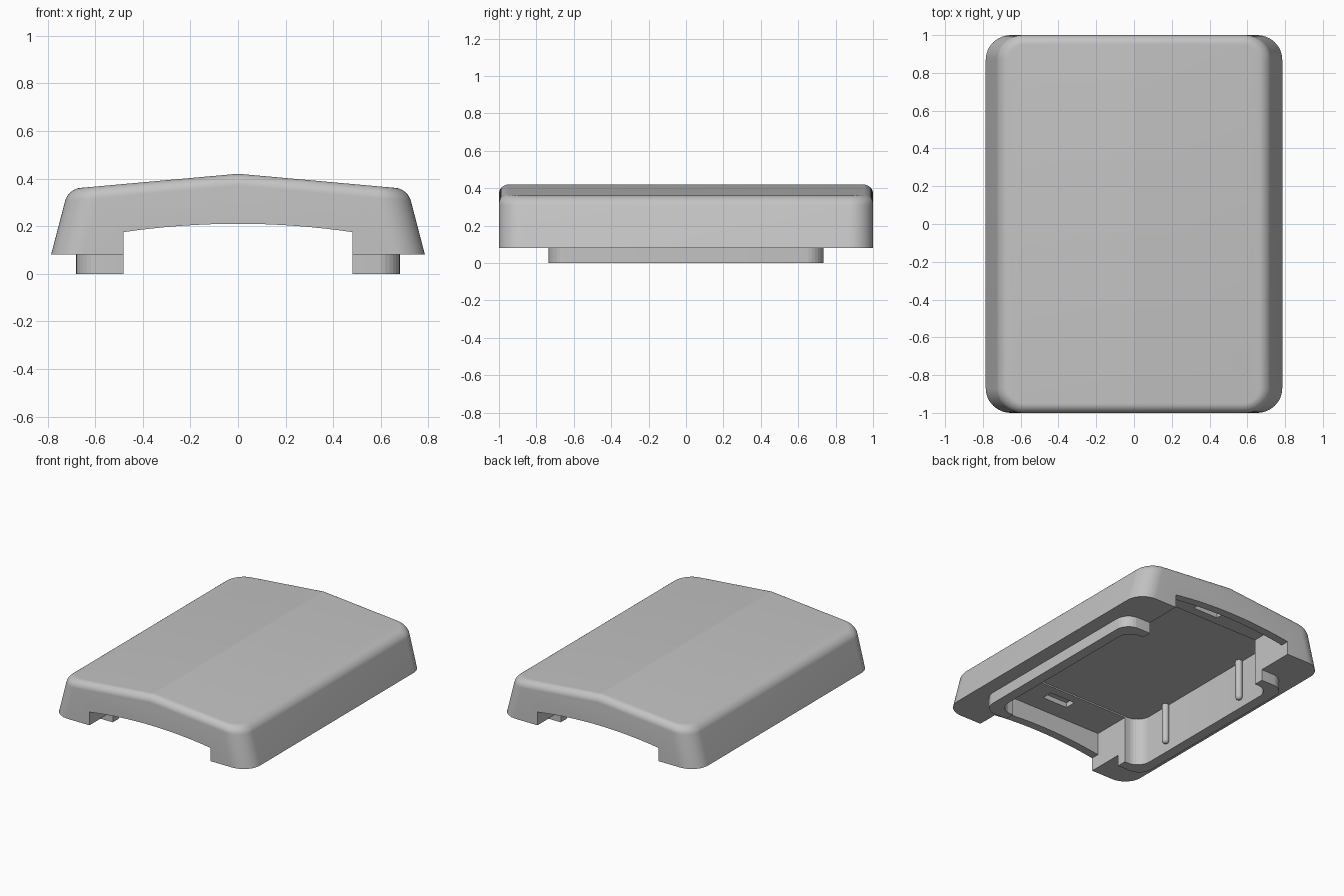
import bpy, bmesh, math

if "Cube" in bpy.data.objects:
    bpy.data.objects.remove(bpy.data.objects["Cube"])

grey = bpy.data.materials.new("light_grey")
grey.diffuse_color = (0.55, 0.55, 0.55, 1)
grey.use_nodes = True
grey.node_tree.nodes["Principled BSDF"].inputs["Base Color"].default_value = grey.diffuse_color


def make(name, bm, cutter=False):
    bmesh.ops.recalc_face_normals(bm, faces=bm.faces[:])
    me = bpy.data.meshes.new(name)
    bm.to_mesh(me)
    bm.free()
    ob = bpy.data.objects.new(name, me)
    bpy.context.collection.objects.link(ob)
    me.materials.append(grey)
    ob.hide_render = cutter
    return ob


def prism(points, depth):
    """Solid from a closed 3D outline swept along a vector."""
    bm = bmesh.new()
    face = bm.faces.new([bm.verts.new(p) for p in points])
    ext = bmesh.ops.extrude_face_region(bm, geom=[face], use_keep_orig=True)
    verts = [g for g in ext["geom"] if isinstance(g, bmesh.types.BMVert)]
    bmesh.ops.translate(bm, verts=verts, vec=depth)
    return bm


def rounded_rect(hx, hy, r, z, n=8):
    pts = []
    for k, (sx, sy) in enumerate(((1, 1), (-1, 1), (-1, -1), (1, -1))):
        for i in range(n + 1):
            a = (k + i / n) * math.pi / 2
            pts.append((sx * (hx - r) + r * math.cos(a),
                        sy * (hy - r) + r * math.sin(a), z))
    return pts


def box(hx, y0, y1, z0, z1):
    return prism([(-hx, y0, z0), (hx, y0, z0), (hx, y1, z0), (-hx, y1, z0)], (0, 0, z1 - z0))


def boolean(ob, other, op):
    m = ob.modifiers.new(op.lower(), "BOOLEAN")
    m.object, m.operation, m.solver = other, op, "EXACT"
    bpy.context.view_layer.objects.active = ob
    bpy.ops.object.modifier_apply(modifier=m.name)
    bpy.data.objects.remove(other)


# Cap body: gabled profile, then rounded corners and rounded top rim
profile = [(-.785, .08), (-.713, .356), (0, .42), (.713, .356), (.785, .08)]
bm = prism([(x, -1, z) for x, z in profile], (0, 2, 0))
bmesh.ops.recalc_face_normals(bm, faces=bm.faces[:])
corners = [e for e in bm.edges
           if abs(e.verts[0].co.y - e.verts[1].co.y) < .01
           and abs(e.verts[0].co.z - e.verts[1].co.z) > .2]
bmesh.ops.bevel(bm, geom=corners, offset=.13, offset_type="OFFSET", segments=12,
                profile=.5, affect="EDGES")
bm.normal_update()
rim = [e for e in bm.edges
       if len(e.link_faces) == 2
       and max(f.normal.z for f in e.link_faces) > .9
       and min(f.normal.z for f in e.link_faces) < .6]
bmesh.ops.bevel(bm, geom=rim, offset=.05, offset_type="OFFSET", segments=10,
                profile=.5, affect="EDGES")
body = make("cap_body", bm)

# Locating skirt below the rim
boolean(body, make("skirt", prism(rounded_rect(.68, .735, .1, 0), (0, 0, .15))), "UNION")

# Hollow inside, end recesses, arched openings and latch slots
boolean(body, make("cavity", prism(rounded_rect(.605, .665, .1, -.1), (0, 0, .445)), True),
        "DIFFERENCE")
boolean(body, make("end_recess", box(.48, -.94, .94, -.1, .335), True), "DIFFERENCE")
arch = [(-.48, -1.2, -.1), (.48, -1.2, -.1)]
for i in range(17):
    x = .48 - .06 * i
    arch.append((x, -1.2, .21 - .035 * (x / .48) ** 2))
boolean(body, make("arch_opening", prism(arch, (0, 2.4, 0)), True), "DIFFERENCE")
for s in (-1, 1):
    boolean(body, make("latch_slot", box(.1, s * .77 - .04, s * .77 + .04, .3, .37), True),
            "DIFFERENCE")

# Guide pins along one inner wall
pins = []
for y in (-.375, .375):
    bm = bmesh.new()
    r = .024
    rings = [(r, .34), (r, .07), (r * .8, .057), (r * .4, .05)]
    loops = [[bm.verts.new((-.585 + q * math.cos(i * math.pi / 8),
                            y + q * math.sin(i * math.pi / 8), z)) for i in range(16)]
             for q, z in rings]
    for a, b in zip(loops, loops[1:]):
        for i in range(16):
            bm.faces.new((a[i], a[i - 1], b[i - 1], b[i]))
    bm.faces.new(loops[0])
    bm.faces.new(loops[-1])
    pins.append(make("guide_pin", bm))

# Smooth rounded parts, keep the ridge and cut edges crisp
for ob, deg in [(body, 9.5)] + [(p, 40) for p in pins]:
    bpy.ops.object.select_all(action="DESELECT")
    ob.select_set(True)
    bpy.context.view_layer.objects.active = ob
    bpy.ops.object.shade_smooth_by_angle(angle=math.radians(deg))
